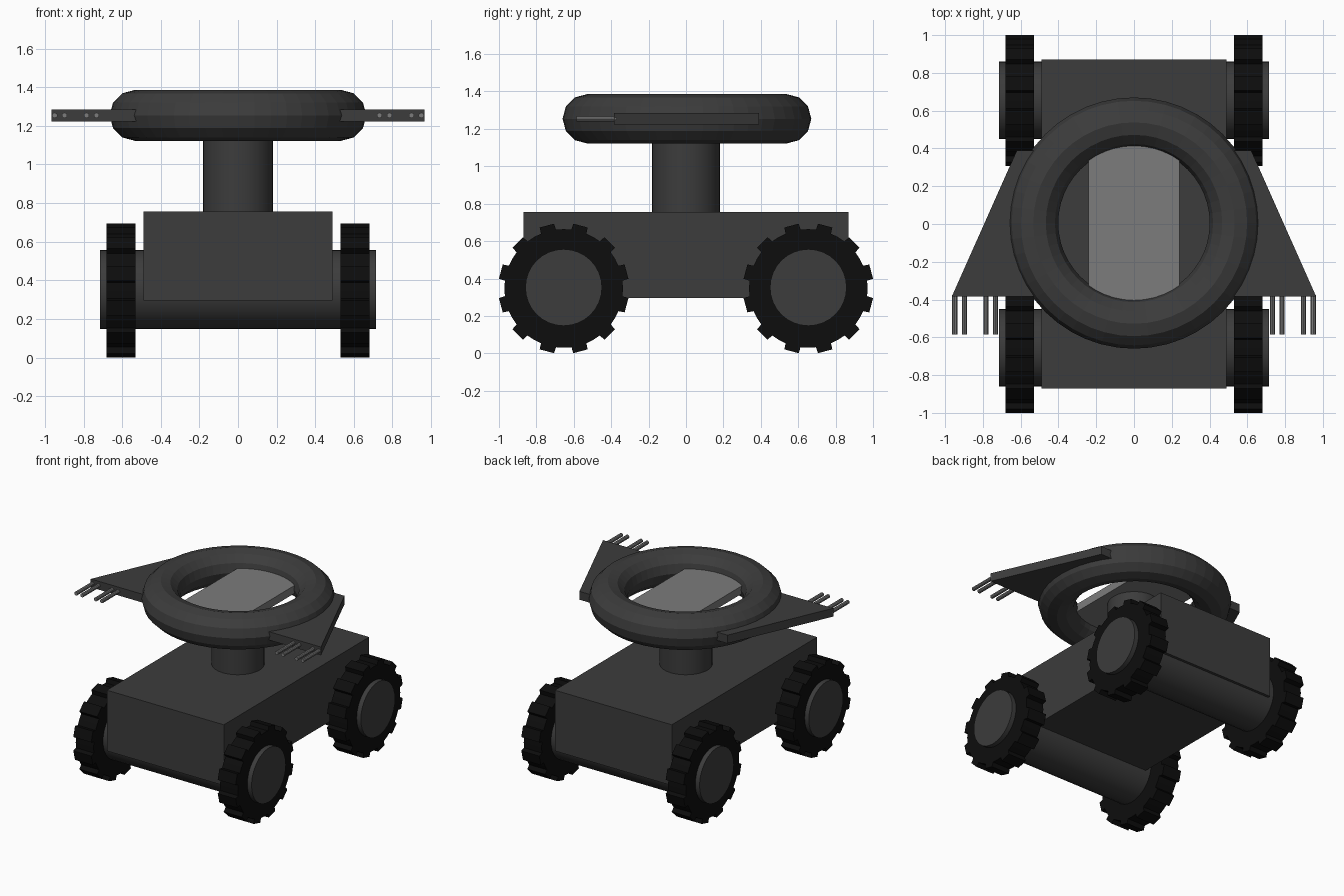
import bpy, bmesh, math
from mathutils import Matrix

if "Cube" in bpy.data.objects:
    bpy.data.objects.remove(bpy.data.objects["Cube"])


def material(name, v):
    m = bpy.data.materials.new(name)
    m.diffuse_color = (v, v, v, 1)
    m.use_nodes = True
    m.node_tree.nodes["Principled BSDF"].inputs["Base Color"].default_value = m.diffuse_color
    return m


GREY = material("dark grey", 0.045)
BLACK = material("tyre black", 0.004)
LIGHT = material("light grey", 0.2)


def finish(o, name, mat, smooth=False):
    o.name = name
    o.data.materials.append(mat)
    if smooth:
        bpy.ops.object.shade_smooth_by_angle(angle=math.radians(30))
    return o


def box(name, loc, size, mat):
    bpy.ops.mesh.primitive_cube_add(size=1, location=loc)
    o = bpy.context.object
    o.scale = size
    bpy.ops.object.transform_apply(location=False, rotation=False, scale=True)
    return finish(o, name, mat)


def cylinder(name, loc, r, depth, mat, axis="z", sides=32):
    rot = {"x": (0, math.pi / 2, 0), "y": (math.pi / 2, 0, 0), "z": (0, 0, 0)}[axis]
    bpy.ops.mesh.primitive_cylinder_add(vertices=sides, radius=r, depth=depth,
                                        location=loc, rotation=rot)
    return finish(bpy.context.object, name, mat, sides > 12)


def prism(name, pts, depth, mat, matrix):
    """Extrude a flat outline, centred on its own plane."""
    bm = bmesh.new()
    f = bm.faces.new([bm.verts.new((x, y, -depth / 2)) for x, y in pts])
    ext = bmesh.ops.extrude_face_region(bm, geom=[f])
    verts = [v for v in ext["geom"] if isinstance(v, bmesh.types.BMVert)]
    bmesh.ops.translate(bm, vec=(0, 0, depth), verts=verts)
    bmesh.ops.transform(bm, matrix=matrix, verts=bm.verts)
    bmesh.ops.recalc_face_normals(bm, faces=bm.faces)
    me = bpy.data.meshes.new(name)
    bm.to_mesh(me)
    bm.free()
    o = bpy.data.objects.new(name, me)
    bpy.context.collection.objects.link(o)
    return finish(o, name, mat)


# Chassis and neck
box("chassis", (0, 0, 0.525), (0.98, 1.74, 0.46), GREY)
cylinder("neck", (0, 0, 0.99), 0.182, 0.49, GREY)

# Toothed tyre outline: twelve treads
WZ, WY = 0.347, 0.654
outline = []
for k in range(12):
    a = 15 + 30 * k
    for da, r in ((-7.5, 0.317), (-6.5, 0.35), (6.5, 0.35), (7.5, 0.317), (15, 0.317)):
        t = math.radians(a + da)
        outline.append((r * math.cos(t), r * math.sin(t)))

# Axles with hub ends, and wheels
for end, y in (("front", -WY), ("back", WY)):
    cylinder(end + "_axle", (0, y, 0.352), 0.205, 1.43, GREY, "x")
    for side, x in (("left", -0.605), ("right", 0.605)):
        m = Matrix.Translation((x, y, WZ)) @ Matrix.Rotation(math.pi / 2, 4, "Y")
        prism(f"{end}_{side}_wheel", outline, 0.15, BLACK, m)

# Ring and the plate crossing its opening
bpy.ops.mesh.primitive_torus_add(major_segments=48, minor_segments=12, major_radius=0.533,
                                 minor_radius=0.132, location=(0, 0.005, 1.254))
finish(bpy.context.object, "ring", GREY)
box("ring_plate", (0, 0, 1.254), (0.48, 0.94, 0.06), LIGHT)

# Wings with pronged tips
for side, s in (("left", -1), ("right", 1)):
    pts = [(s * 0.47, -0.385), (s * 0.965, -0.385), (s * 0.62, 0.39), (s * 0.47, 0.39)]
    prism(side + "_wing", pts, 0.063, GREY, Matrix.Translation((0, 0, 1.254)))
    for i, x in enumerate((0.733, 0.784, 0.898, 0.949)):
        cylinder(f"{side}_prong_{i + 1}", (s * x, -0.48, 1.254), 0.014, 0.21, LIGHT, "y", 10)
